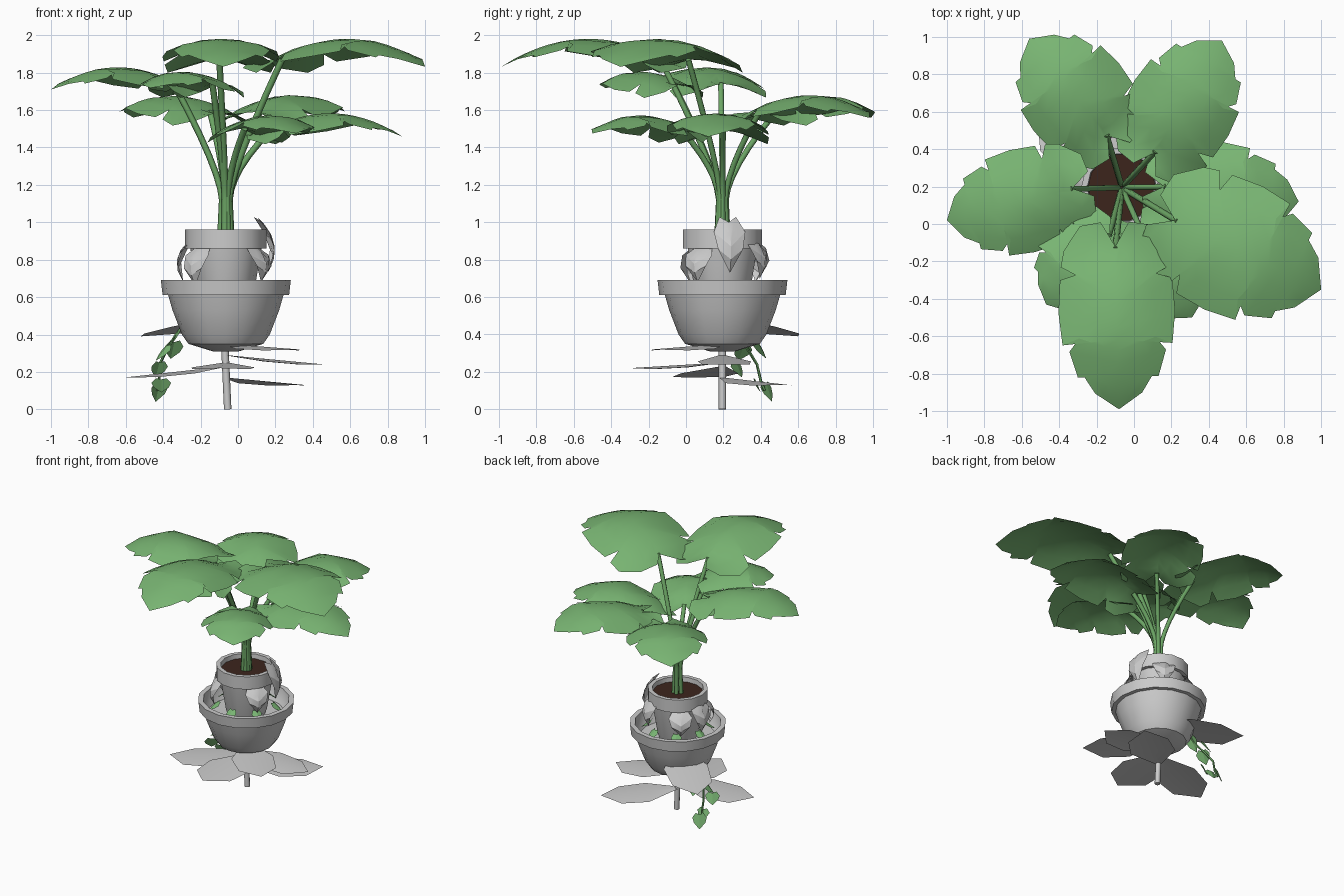
import bpy, bmesh, math
from mathutils import Vector

if "Cube" in bpy.data.objects:
    bpy.data.objects.remove(bpy.data.objects["Cube"])

CX, CY = -0.065, 0.195   # plant axis


def material(name, rgb):
    m = bpy.data.materials.new(name)
    m.diffuse_color = (*rgb, 1)
    m.use_nodes = True
    m.node_tree.nodes["Principled BSDF"].inputs["Base Color"].default_value = m.diffuse_color
    return m


GREEN = material("leaf_green", (0.19, 0.46, 0.17))
STEM = material("stem_green", (0.15, 0.38, 0.13))
SOIL = material("soil_brown", (0.045, 0.018, 0.012))


def finish(name, bm, mat=None, angle=35, normals=False):
    if normals:
        bmesh.ops.recalc_face_normals(bm, faces=bm.faces)
    me = bpy.data.meshes.new(name)
    bm.to_mesh(me)
    bm.free()
    ob = bpy.data.objects.new(name, me)
    bpy.context.collection.objects.link(ob)
    if mat:
        me.materials.append(mat)
    bpy.context.view_layer.objects.active = ob
    ob.select_set(True)
    bpy.ops.object.shade_smooth_by_angle(angle=math.radians(angle))
    ob.select_set(False)
    return ob


def lathe(name, profile, sides, mat=None):
    """Revolve (radius, z) points round the plant axis."""
    bm = bmesh.new()
    rings = [[bm.verts.new((CX + r * math.cos(2 * math.pi * i / sides),
                            CY + r * math.sin(2 * math.pi * i / sides), z))
              for i in range(sides)] for r, z in profile]
    for a, b in zip(rings, rings[1:]):
        for i in range(sides):
            j = (i + 1) % sides
            bm.faces.new((a[i], a[j], b[j], b[i]))
    bm.faces.new(rings[0])
    bm.faces.new(rings[-1])
    return finish(name, bm, mat, normals=True)


def tube(name, pts, radius, mat=None, sides=6):
    bm = bmesh.new()
    pts = [Vector(p) for p in pts]
    rings = []
    for i, p in enumerate(pts):
        d = (pts[min(i + 1, len(pts) - 1)] - pts[max(i - 1, 0)]).normalized()
        q = Vector((0, 0, 1)).rotation_difference(d)
        rings.append([bm.verts.new(p + q @ Vector((radius * math.cos(k * 2 * math.pi / sides),
                      radius * math.sin(k * 2 * math.pi / sides), 0))) for k in range(sides)])
    for a, b in zip(rings, rings[1:]):
        for i in range(sides):
            j = (i + 1) % sides
            bm.faces.new((a[i], a[j], b[j], b[i]))
    bm.faces.new(rings[0])
    bm.faces.new(rings[-1])
    return finish(name, bm, mat, 70, True)


def leaf(name, outline, place, mat=None, cuts=3, angle=60):
    """Both halves of a leaf: strips from midrib to outline (u along, v across)."""
    bm = bmesh.new()
    n = len(outline) - 1
    for s in (1, -1):
        rows = []
        for i, (u, v) in enumerate(outline):
            m = i / n
            rows.append([bm.verts.new(place(m + (u - m) * t / cuts, s * v * t / cuts))
                         for t in range(cuts + 1)])
        for a, b in zip(rows, rows[1:]):
            for t in range(cuts):
                f = (a[t], b[t], b[t + 1], a[t + 1])
                bm.faces.new(f if s < 0 else f[::-1])
    bmesh.ops.remove_doubles(bm, verts=bm.verts, dist=1e-4)
    return finish(name, bm, mat, angle)


SPLIT = [(0, 0), (-.15, .25), (-.13, .62), (.02, .92), (.12, .98), (.17, .72), (.2, 1), (.4, 1.04),
         (.6, .98), (.56, .68), (.64, .86), (.8, .72), (.8, .6), (.9, .42), (1, 0)]
HEART = [(0, 0), (-.12, .5), (.2, .95), (.55, .75), (1, 0)]
BLADE = [(0, .12), (.4, .95), (.75, .85), (1, 0)]

# Pots, soil and pole
lathe("large_pot", [(.07, .31), (.2, .35), (.235, .4), (.285, .53), (.308, .61), (.338, .61), (.347, .69),
                    (.31, .69), (.295, .6), (.24, .54), (.05, .54)], 16)
lathe("small_pot", [(.12, .54), (.15, .62), (.19, .86), (.217, .86), (.217, .96), (.185, .96),
                    (.18, .9), (.05, .9)], 14)
lathe("soil", [(.181, .91), (.181, .925)], 14, SOIL)
lathe("large_pot_soil", [(.28, .55), (.285, .58)], 16)
tube("pole", [(-.055, CY, 0), (-.07, CY, .33)], .02, None, 8)

# Large split leaves: base, tip direction, half width
LEAVES = {
    "front_high": ((-.1, -.12, 1.87), (-.08, -.99), .30),
    "right_high": ((.22, .02, 1.87), (1.0, -.35), .35),
    "left": ((-.33, .19, 1.74), (-1.0, .02), .27),
    "back_left": ((-.14, .47, 1.59), (-.56, .99), .28),
    "back_right": ((.11, .38, 1.59), (.47, .98), .28),
    "right_low": ((.16, .2, 1.49), (.88, .12), .26),
    "front_left_low": ((-.13, -.06, 1.74), (-.47, -.43), .25),
    "front_right_low": ((.03, -.02, 1.50), (.31, -.5), .25),
}
for name, (base, tip, half) in LEAVES.items():
    b = Vector(base)
    d = Vector((tip[0] - b.x, tip[1] - b.y, 0))
    L = d.length
    side = Vector((-d.y, d.x, 0)) / L

    def place(u, v):
        h = max(u, 0)
        z = L / .88 * (.485 * h - .525 * h * h) - .10 * v * v * (1 - .5 * h)
        z += .012 * math.sin(14 * u) * abs(v)
        return b + d * u + side * v * half + Vector((0, 0, z))
    leaf(name + "_leaf", SPLIT, place, GREEN)
    # Stem rises with its neighbours, then arches out
    out = Vector((b.x - CX, b.y - CY, 0)).normalized()
    p0 = Vector((CX, CY, 1.12)) + out * .02
    mid = Vector((CX, CY, 1.28)) + out * .03
    pts = [(CX + out.x * .03, CY + out.y * .03, .91)]
    for k in range(7):
        t = k / 6
        pts.append(p0 * (1 - t) ** 2 + mid * 2 * t * (1 - t) + (b + d * .02) * t * t)
    tube(name + "_stem", pts, .017, STEM)


def flat_leaf(name, base, tip, half, outline, mat=None, fold=.0, droop=0.):
    b, e = Vector(base), Vector(tip)
    d = e - b
    side = d.cross(Vector((0, 0, 1))).normalized()
    up = side.cross(d).normalized()
    leaf(name, outline, lambda u, v: b + d * u - side * v * half
         + up * (droop * 4 * u * (1 - u) - fold * abs(v)), mat, 1 if not droop else 2, 20)


# Angular grey leaves round the pole
for i, (tip, z0, z1, half) in enumerate([
        ((.36, .55), .17, .13, .17), ((.46, .22), .29, .24, .15), ((.33, -.18), .35, .32, .16),
        ((-.1, -.30), .25, .22, .18), ((-.61, .02), .23, .17, .17), ((-.52, .60), .50, .39, .17)]):
    flat_leaf(f"ground_leaf_{i}", (CX, CY, z0), (*tip, z1), half, BLADE, None, .015)

# Grey leaves curling over the small pot
for i, (a, z0, z1) in enumerate([(10, 1.0, .73), (60, .9, .7), (-35, .86, .68),
                                 (172, .9, .68), (130, .85, .68), (225, .86, .66)]):
    c, s = math.cos(math.radians(a)), math.sin(math.radians(a))
    flat_leaf(f"curled_leaf_{i}", (CX + .2 * c, CY + .2 * s, z0), (CX + .23 * c, CY + .23 * s, z1),
              .09, HEART, None, .02, .05)

# Small green leaves in the large pot
for i in range(7):
    a = math.radians(20 + i * 51)
    c, s = math.cos(a), math.sin(a)
    flat_leaf(f"pot_sprout_{i}", (CX + .2 * c, CY + .2 * s, .68), (CX + .27 * c, CY + .27 * s, .62),
              .04, HEART, GREEN, .01)

# Trailing vine over the back left
tube("vine", [(-.22, .24, .56), (-.27, .26, .48), (-.33, .28, .40), (-.38, .33, .32),
              (-.42, .38, .24), (-.42, .40, .15), (-.43, .42, .1)], .008, STEM, 5)
for i, (base, tip) in enumerate([
        ((-.31, .27, .44), (-.36, .27, .34)), ((-.34, .38, .36), (-.36, .43, .27)),
        ((-.38, .31, .34), (-.44, .28, .26)), ((-.42, .27, .25), (-.44, .30, .17)),
        ((-.41, .37, .16), (-.41, .40, .09)), ((-.42, .43, .14), (-.44, .46, .04))]):
    flat_leaf(f"vine_leaf_{i}", base, tip, .055, HEART, GREEN, .012)
